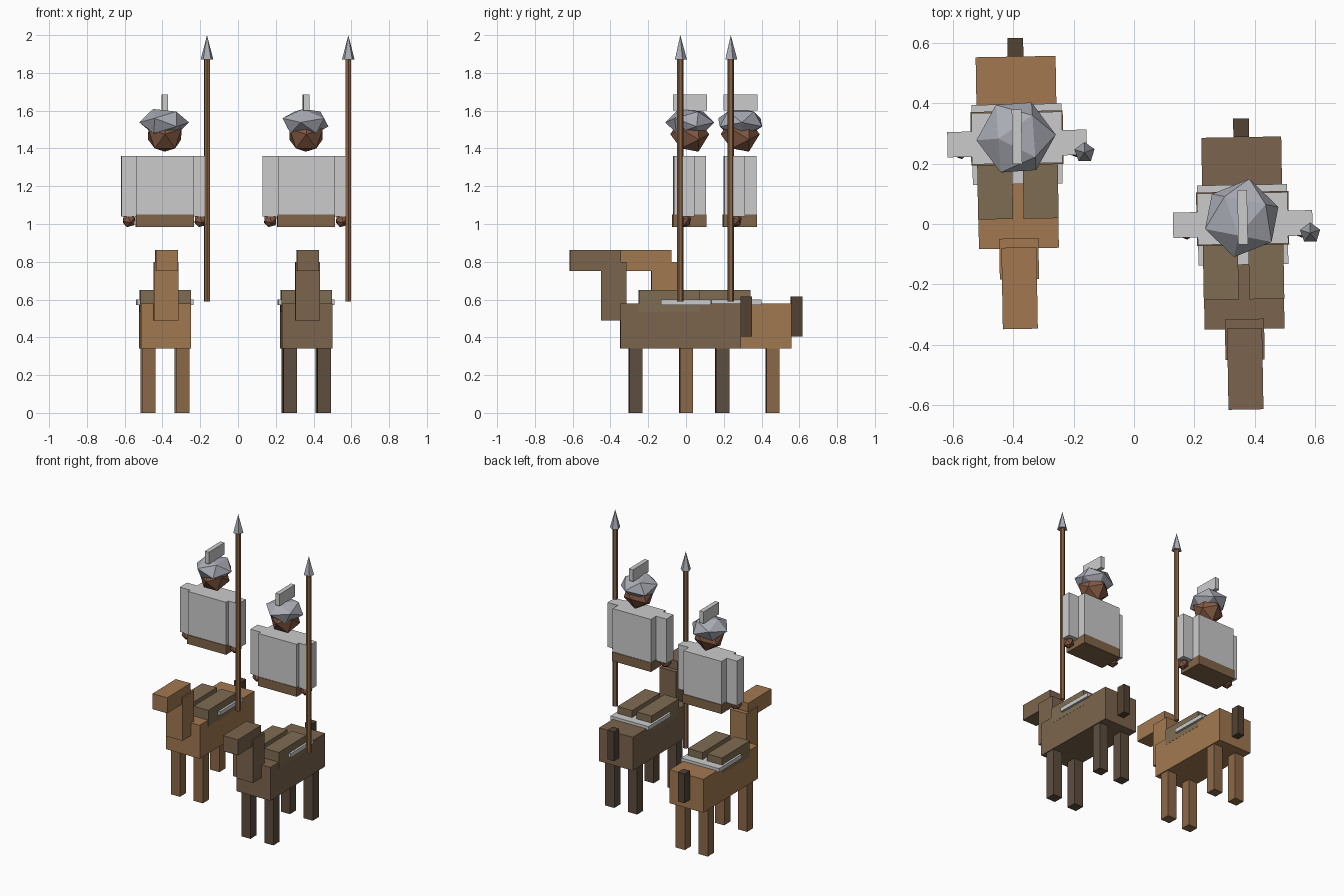
import bpy, bmesh
from math import radians, pi
from mathutils import Matrix, Vector

if "Cube" in bpy.data.objects:
    bpy.data.objects.remove(bpy.data.objects["Cube"])


def material(name, rgb):
    m = bpy.data.materials.new(name)
    m.diffuse_color = (*rgb, 1)
    m.use_nodes = True
    m.node_tree.nodes["Principled BSDF"].inputs["Base Color"].default_value = m.diffuse_color
    return m


CHESTNUT = material("chestnut", (0.36, 0.19, 0.08))
CHESTNUT_DARK = material("chestnut_dark", (0.26, 0.14, 0.065))
BAY = material("bay", (0.20, 0.127, 0.074))
BAY_DARK = material("bay_dark", (0.11, 0.075, 0.05))
TAIL = material("tail", (0.085, 0.055, 0.033))
TROUSERS = material("trousers", (0.21, 0.15, 0.085))
BELT = material("belt", (0.22, 0.13, 0.065))
SKIN = material("skin", (0.23, 0.10, 0.055))
WOOD = material("wood", (0.25, 0.13, 0.06))
STEEL = material("steel", (0.40, 0.41, 0.46))


def finish(name, bm, place, mat):
    bm.transform(place)
    me = bpy.data.meshes.new(name)
    bm.to_mesh(me)
    bm.free()
    if mat:
        me.materials.append(mat)
    ob = bpy.data.objects.new(name, me)
    bpy.context.collection.objects.link(ob)
    return ob


def box(name, place, x, y, z, mat=None):
    """Box from (min, max) pairs."""
    bm = bmesh.new()
    bmesh.ops.create_cube(bm, size=1)
    for v in bm.verts:
        for i, (lo, hi) in enumerate((x, y, z)):
            v.co[i] = lo if v.co[i] < 0 else hi
    return finish(name, bm, place, mat)


def gem(name, place, centre, r, mat, yaw=0, tilt=90, flat=1.0):
    """Icosahedron with its pole tilted over, then flattened in z."""
    bm = bmesh.new()
    bmesh.ops.create_icosphere(bm, subdivisions=1, radius=r)
    m = (Matrix.Translation(centre) @ Matrix.Diagonal((1, 1, flat, 1))
         @ Matrix.Rotation(radians(yaw), 4, 'Z') @ Matrix.Rotation(radians(tilt), 4, 'Y'))
    bm.transform(m)
    return finish(name, bm, place, mat)


def cone(name, place, x, y, z0, z1, r0, r1, sides, mat):
    bm = bmesh.new()
    bmesh.ops.create_cone(bm, cap_ends=True, segments=sides, radius1=r0, radius2=r1, depth=z1 - z0)
    bm.transform(Matrix.Translation((x, y, (z0 + z1) / 2)))
    return finish(name, bm, place, mat)


def horseman(tag, x, y, coat, dark, helmet_yaw):
    p = Matrix.Translation((x, y, 0)) @ Matrix.Rotation(radians(1.0), 4, 'Z')

    # horse
    box(f"horse_body_{tag}", p, (-.1325, .1325), (-.318, .318), (.34, .58), coat)
    box(f"horse_neck_{tag}", p, (-.065, .065), (-.42, -.285), (.49, .80), coat)
    box(f"horse_head_{tag}", p, (-.058, .058), (-.585, -.315), (.75, .862), coat)
    box(f"horse_tail_{tag}", p, (-.026, .026), (.318, .38), (.405, .615), TAIL)
    for end, ly in (("front", -.237), ("back", .222)):
        for side, s in (("left", -1), ("right", 1)):
            c = s * .09
            box(f"{end}_leg_{side}_{tag}", p, (c - .036, c + .036), (ly - .035, ly + .035), (0, .34), dark)

    # saddle cloth
    box(f"saddle_cloth_{tag}", p, (-.149, .149), (-.105, .16), (.572, .60))

    # rider
    box(f"tunic_{tag}", p, (-.15, .15), (-.037, .133), (1.04, 1.36))
    box(f"belt_{tag}", p, (-.153, .153), (-.041, .137), (.985, 1.05), BELT)
    for side, s in (("left", -1), ("right", 1)):
        t, a = s * .0755, s * .19
        box(f"thigh_{side}_{tag}", p, (t - .058, t + .058), (-.22, .103), (.535, .65), TROUSERS)
        box(f"arm_{side}_{tag}", p, (a - .041, a + .041), (-.012, .072), (1.04, 1.36))
        gem(f"hand_{side}_{tag}", p, (a, .018, 1.02), .039, SKIN, yaw=35, tilt=20)
    gem(f"head_{tag}", p, (0, .05, 1.475), .103, SKIN, yaw=90)
    gem(f"helmet_{tag}", p, (-.003, .05, 1.538), .132, STEEL, yaw=helmet_yaw, flat=.6)
    box(f"helmet_crest_{tag}", p, (-.016, .016), (-.038, .142), (1.60, 1.685))

    # spear
    cone(f"spear_shaft_{tag}", p, .223, -.004, .59, 1.88, .017, .017, 6, WOOD)
    cone(f"spear_tip_{tag}", p, .223, -.004, 1.87, 2.0, .035, 0, 5, STEEL)


horseman("a", -.387, .237, CHESTNUT, CHESTNUT_DARK, 3)
horseman("b", .361, -.03, BAY, BAY_DARK, 78)
